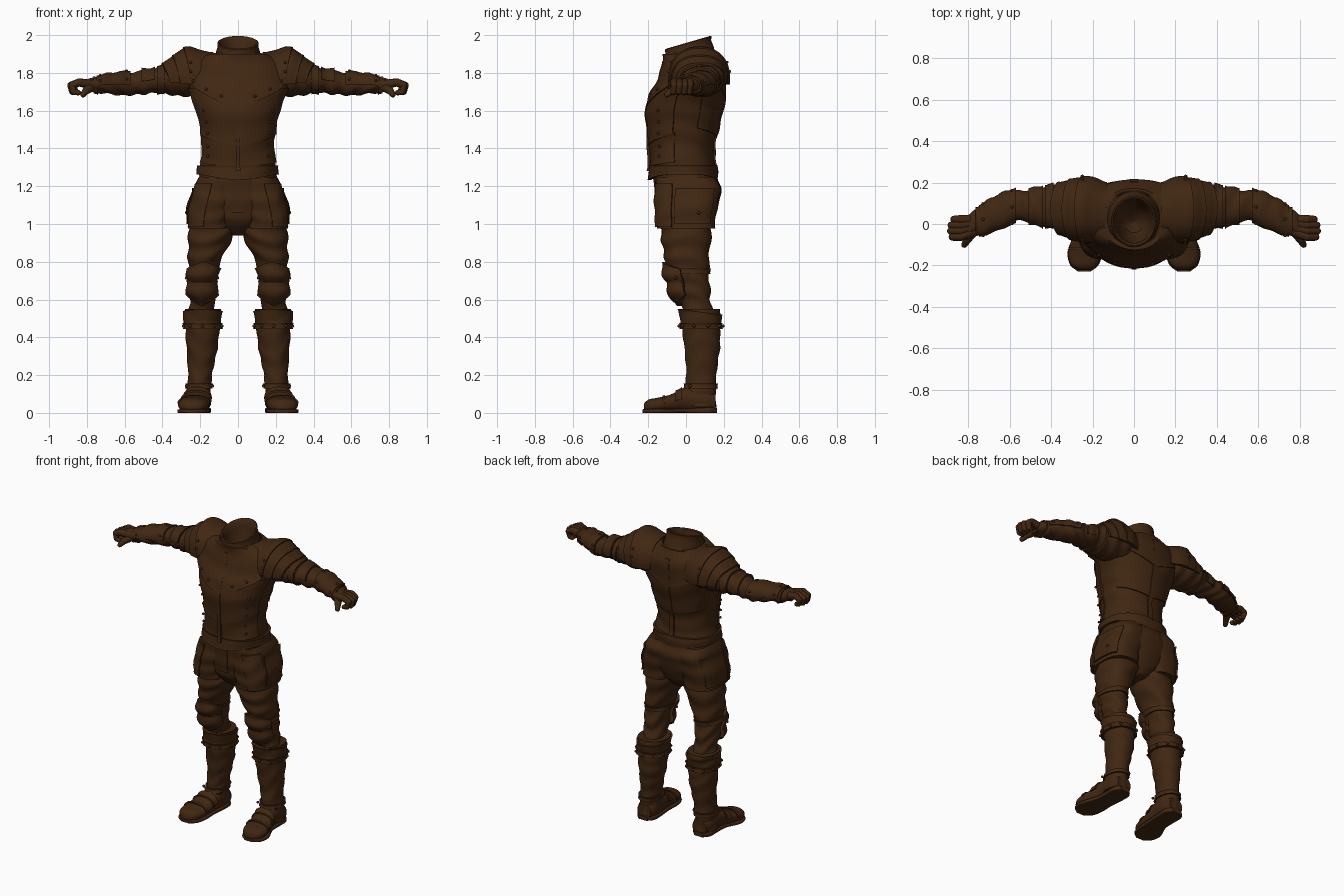
import bpy, bmesh
from math import sin, cos, pi, copysign
from mathutils import Vector, Matrix

cube = bpy.data.objects.get("Cube")
if cube:
    bpy.data.objects.remove(cube)

COLOR = (0.052, 0.020, 0.006, 1)
leather = bpy.data.materials.new("dark brown leather")
leather.use_nodes = True
leather.diffuse_color = COLOR
bsdf = leather.node_tree.nodes["Principled BSDF"]
bsdf.inputs["Base Color"].default_value = COLOR
bsdf.inputs["Roughness"].default_value = 0.8


def finish(name, bm, angle=0.8):
    bmesh.ops.remove_doubles(bm, verts=bm.verts, dist=1e-5)
    bmesh.ops.recalc_face_normals(bm, faces=bm.faces)
    mesh = bpy.data.meshes.new(name)
    bm.to_mesh(mesh)
    bm.free()
    mesh.materials.append(leather)
    ob = bpy.data.objects.new(name, mesh)
    bpy.context.scene.collection.objects.link(ob)
    bpy.ops.object.select_all(action="DESELECT")
    ob.select_set(True)
    bpy.context.view_layer.objects.active = ob
    bpy.ops.object.shade_smooth_by_angle(angle=angle)


def sample(rows, t):
    """Smooth interpolation of profile rows (t, c1, c2, r1, r2)."""
    t = min(max(t, rows[0][0]), rows[-1][0])
    i = next(k for k in range(len(rows) - 1) if t <= rows[k + 1][0])
    a, b = rows[i], rows[i + 1]
    p, n = rows[max(i - 1, 0)], rows[min(i + 2, len(rows) - 1)]
    h = b[0] - a[0]
    s = (t - a[0]) / h
    out = []
    for k in range(1, 5):
        m0 = (b[k] - p[k]) / (b[0] - p[0]) * h
        m1 = (n[k] - a[k]) / (n[0] - a[0]) * h
        out.append((2*s**3 - 3*s*s + 1) * a[k] + (s**3 - 2*s*s + s) * m0
                   + (3*s*s - 2*s**3) * b[k] + (s**3 - s*s) * m1)
    return out


def surface(axis, rows, side=1, power=2.2, fold=0, freq=60):
    """Return f(t, angle, offset): angle 0 is front (z axis) or top."""
    def f(t, a, off=0):
        c1, c2, r1, r2 = sample(rows, t)
        off += fold * sin(freq * t + 2 * sin(a + 7 * t) + 1.5 * cos(2 * a))
        u = copysign(abs(sin(a)) ** (2 / power), sin(a)) * (r1 + off)
        v = copysign(abs(cos(a)) ** (2 / power), cos(a)) * (r2 + off)
        if axis == "z":
            return Vector((side * (c1 + u), c2 - v, t))
        if axis == "x":
            return Vector((side * t, c1 + u, c2 + v))
        return Vector((side * (c1 + u), t, max(c2 + v, 0)))
    f.span = rows[0][0], rows[-1][0]
    return f


def grid(bm, pts):
    vs = [[bm.verts.new(p) for p in row] for row in pts]
    for r, q in zip(vs, vs[1:]):
        for i in range(len(r) - 1):
            bm.faces.new((r[i], r[i + 1], q[i + 1], q[i]))
    return vs


def loft(name, f, steps=40, seg=40, caps=(True, True)):
    t0, t1 = f.span
    bm = bmesh.new()
    vs = grid(bm, [[f(t0 + (t1 - t0) * j / steps, 2 * pi * i / seg) for i in range(seg + 1)]
                   for j in range(steps + 1)])
    for on, ring in zip(caps, (vs[0], vs[-1])):
        if on:
            bm.faces.new(ring[:-1])
    finish(name, bm)


def plate(name, f, a0, a1, lo, hi, off=0.012, bulge=0, na=32, nt=10, sink=0.006):
    """Raised armour piece following f, with edges that drop into the body."""
    lof = lo if callable(lo) else lambda a: lo
    hif = hi if callable(hi) else lambda a: hi
    ring = a1 - a0 > 6.28
    us = [0] + [i / na for i in range(na + 1)] + [1]
    ws = [0] + [j / nt for j in range(nt + 1)] + [1]
    pts = []
    for j, w in enumerate(ws):
        row = []
        for i, u in enumerate(us):
            a = a0 + (a1 - a0) * u
            edge = j in (0, nt + 2) or (not ring and i in (0, na + 2))
            o = -sink if edge else off + bulge * sin(pi * u) * sin(pi * w)
            if not edge and (j in (1, nt + 1)):
                o += 0.003
            row.append(f(lof(a) + (hif(a) - lof(a)) * w, a, o))
        pts.append(row)
    bm = bmesh.new()
    grid(bm, pts)
    finish(name, bm, 0.7)


def rivets(name, f, spots, off=0.013, r=0.008):
    bm = bmesh.new()
    for t, a in spots:
        bmesh.ops.create_icosphere(bm, subdivisions=2, radius=r, matrix=Matrix.Translation(f(t, a, off)))
    finish(name, bm)


def tube(bm, path, radii, seg=12):
    """Rounded finger along a few points."""
    for (p, r), (q, s) in zip(zip(path, radii), zip(path[1:], radii[1:])):
        p, q = Vector(p), Vector(q)
        rot = (q - p).to_track_quat("Z", "Y").to_matrix().to_4x4()
        bmesh.ops.create_cone(bm, segments=seg, radius1=r, radius2=s, depth=(q - p).length,
                              matrix=Matrix.Translation((p + q) / 2) @ rot)
    for p, r in zip(path, radii):
        bmesh.ops.create_uvsphere(bm, u_segments=seg, v_segments=8, radius=r, matrix=Matrix.Translation(p))


# Torso and layered jerkin
torso = surface("z", [(1.24, 0, -.015, .205, .172), (1.3, 0, -.015, .203, .170), (1.4, 0, -.02, .188, .165),
                      (1.5, 0, -.013, .198, .178), (1.6, 0, -.003, .22, .192), (1.68, 0, .012, .25, .19),
                      (1.75, 0, .034, .27, .172), (1.82, 0, .045, .25, .158), (1.87, 0, .038, .2, .142),
                      (1.905, 0, .03, .125, .13)], fold=.003, freq=45)
loft("torso", torso, 60, 64, (True, False))
plate("waist_skirt", torso, -pi, pi, lambda a: 1.262 - .028 * cos(a) ** 4, lambda a: 1.31, .012, na=64)
plate("belly_plate", torso, -1.35, 1.35, lambda a: 1.30 + .02 * abs(a), lambda a: 1.43 + .04 * abs(a), .008)
plate("breastplate", torso, -1.3, 1.3, lambda a: 1.41 + .05 * abs(a), lambda a: 1.72, .011, .006)
plate("back_plate", torso, pi - 1.2, pi + 1.2, lambda a: 1.46 + .04 * abs(a - pi), lambda a: 1.74, .005)
plate("front_gorget", torso, -1.25, 1.25, lambda a: 1.62 + .12 * min(abs(a), 1.25) ** 1.4, 1.9, .02)
plate("back_gorget", torso, pi - 1.25, pi + 1.25, lambda a: 1.66 + .1 * abs(a - pi), 1.9, .008)
plate("breast_ridge", torso, -.04, .04, 1.28, 1.86, .021, na=4, nt=30)
plate("spine_ridge", torso, pi - .06, pi + .06, 1.3, 1.85, .010, na=4, nt=30)
rivets("gorget_rivets", torso, [(1.655 + .12 * abs(a) ** 1.4, a) for a in (-.9, -.6, -.3, .3, .6, .9)], .022)
rivets("breast_rivets", torso, [(z, a) for a in (-.85, .85) for z in (1.36, 1.41, 1.48, 1.54, 1.6)], .016)

# Open sloped collar with a hollow neck
bm = bmesh.new()
profile = [(.135, -.10), (.122, -.05), (.112, -.02), (.114, 0), (.107, .004), (.098, -.004), (.092, -.05),
           (.08, -.14), (.05, -.2), (.001, -.22)]
ring = [2 * pi * i / 40 for i in range(41)]
grid(bm, [[(r * sin(a) * .96, .012 - 1.08 * r * cos(a), 1.958 + dz - .29 * r * 1.08 * cos(a)) for a in ring]
          for r, dz in profile])
finish("collar", bm)

# Hips
hips = surface("z", [(.94, 0, .01, .05, .08), (1.0, 0, .005, .14, .135), (1.08, 0, .005, .225, .16),
                     (1.18, 0, .012, .225, .175), (1.27, 0, -.005, .2, .16)], fold=.002)
loft("hips", hips)
plate("trouser_fly", hips, -.12, .12, 1.06, 1.24, .005, na=6)

for side, label in ((1, "left_"), (-1, "right_")):
    # Sleeve and arm armour
    arm = surface("x", [(.16, .08, 1.78, .11, .10), (.28, .083, 1.79, .125, .115), (.36, .085, 1.772, .11, .088),
                        (.42, .085, 1.762, .098, .066), (.5, .085, 1.75, .08, .064), (.54, .09, 1.745, .072, .06),
                        (.6, .08, 1.74, .078, .06), (.68, .045, 1.74, .078, .052), (.75, .015, 1.735, .066, .04),
                        (.8, -.008, 1.732, .05, .034)], side, fold=.004, freq=75)
    loft(label + "arm", arm, 70)
    plate(label + "elbow_guard", arm, -1.5, 1.9, .44, .51, .009)
    plate(label + "bracer", arm, -1.6, 1.6, .57, .75, .009)
    plate(label + "upper_arm_band", arm, -pi, pi, .39, .43, .006, nt=4)
    plate(label + "wrist_cuff", arm, -pi, pi, .74, .765, .006, nt=4)
    rivets(label + "bracer_rivets", arm, [(x, a) for x in (.59, .73) for a in (-1.2, 0, 1.2)], .01)

    # Overlapping shoulder lames
    pad = surface("x", [(.12, .06, 1.765, .12, .125), (.2, .07, 1.77, .145, .138), (.27, .07, 1.775, .145, .152),
                        (.34, .073, 1.772, .128, .115), (.41, .08, 1.765, .105, .075)], side)
    for i, (lo, hi, off) in enumerate(((.31, .405, .006), (.23, .35, .010), (.13, .29, .014))):
        plate(label + "shoulder_lame_%d" % (i + 1), pad, -1.75, 1.75, lo,
              lambda a, hi=hi: hi - .02 * abs(a) ** 1.5, off, sink=.012)
    rivets(label + "shoulder_rivets", pad, [(.25, a) for a in (-1.4, -1.1, 1.1, 1.4)], .016)

    # Glove with curled fingers and thumb
    bm = bmesh.new()
    for k in range(4):
        y, reach = -.062 + .028 * k, (.0, .008, .005, -.008)[k]
        tube(bm, [(side * .77, y * .6 + .005, 1.735), (side * .84, y, 1.75), (side * (.878 + reach), y, 1.735),
                  (side * (.87 + reach), y - .004, 1.70), (side * .845, y - .005, 1.695)],
             [.028, .021, .018, .016, .014])
    tube(bm, [(side * .78, -.035, 1.725), (side * .805, -.075, 1.705), (side * .82, -.1, 1.685)],
         [.028, .02, .015])
    finish(label + "glove", bm, 1.2)

    # Shorts leg with cargo flaps
    shorts = surface("z", [(.975, .157, -.002, .106, .155), (1.05, .147, 0, .117, .16), (1.12, .13, .004, .122, .168),
                           (1.2, .113, .01, .115, .17), (1.25, .105, 0, .1, .155)], side, 2.7, .003)
    loft(label + "shorts_leg", shorts)
    plate(label + "front_flap", shorts, .15, 1.2, .985, 1.215, .007, na=16)
    plate(label + "side_pocket", shorts, 1.3, 2.4, 1.0, 1.19, .008, .006, na=16)
    rivets(label + "pocket_button", shorts, [(1.06, 1.85)], .012, .01)

    # Trouser leg
    leg = surface("z", [(.48, .19, .075, .075, .085), (.58, .19, .052, .066, .08), (.65, .19, .033, .07, .095),
                        (.75, .186, .013, .076, .108), (.85, .167, .003, .098, .122), (.95, .141, 0, .12, .133),
                        (1.08, .135, 0, .11, .13)], side, fold=.005, freq=55)
    loft(label + "trouser_leg", leg, 60)

    # Knee guard and straps
    plate(label + "knee_strap", leg, -pi, pi, .735, .765, .006, nt=4)
    plate(label + "upper_knee_guard", leg, -1.25, 1.25, .67, lambda a: .80 - .03 * abs(a), .015, .022)
    plate(label + "lower_knee_guard", leg, -1.2, 1.2, lambda a: .565 + .05 * abs(a), .70, .02, .026)
    rivets(label + "knee_rivets", leg, [(.715, -1.0), (.715, 1.0)], .024, .009)

    # Boot shaft with riveted cuff
    boot = surface("z", [(.03, .212, .075, .066, .087), (.1, .208, .073, .064, .085), (.18, .203, .08, .063, .08),
                         (.25, .197, .083, .069, .083), (.35, .19, .085, .083, .095), (.45, .188, .08, .09, .1),
                         (.55, .188, .075, .096, .106)], side, 2.1, .0025)
    loft(label + "boot_shaft", boot)
    plate(label + "boot_cuff", boot, -pi, pi, lambda a: .46 + .012 * cos(a), lambda a: .535 + .015 * cos(a), .008, na=48)
    plate(label + "cuff_trim", boot, -pi, pi, .445, .475, .013, nt=4, na=48)
    plate(label + "ankle_strap", boot, -pi, pi, .13, .155, .007, nt=4)
    rivets(label + "boot_rivets", boot, [(.46, k * pi / 5) for k in range(10)] + [(.142, 1), (.142, -1)], .017, .009)

    # Boot foot, sole and heel
    foot = surface("y", [(-.222, .24, .03, .03, .02), (-.2, .24, .036, .062, .034), (-.15, .237, .042, .08, .038),
                         (-.08, .227, .052, .077, .046), (0, .213, .07, .068, .066), (.1, .208, .065, .066, .064),
                         (.155, .208, .055, .05, .05)], side, 2.3)
    loft(label + "foot", foot)
    sole = surface("y", [(-.23, .24, .009, .03, .01), (-.2, .24, .009, .068, .012), (-.13, .236, .009, .084, .012),
                         (-.03, .216, .012, .066, .012), (.06, .21, .012, .066, .014), (.13, .21, .014, .064, .016),
                         (.165, .21, .014, .035, .015)], side, 5)
    loft(label + "sole", sole)
    plate(label + "toe_seam", foot, -1.5, 1.5, -.125, -.11, .004, nt=3)
    plate(label + "instep_strap", foot, -1.5, 1.5, -.055, -.02, .006, nt=4)
